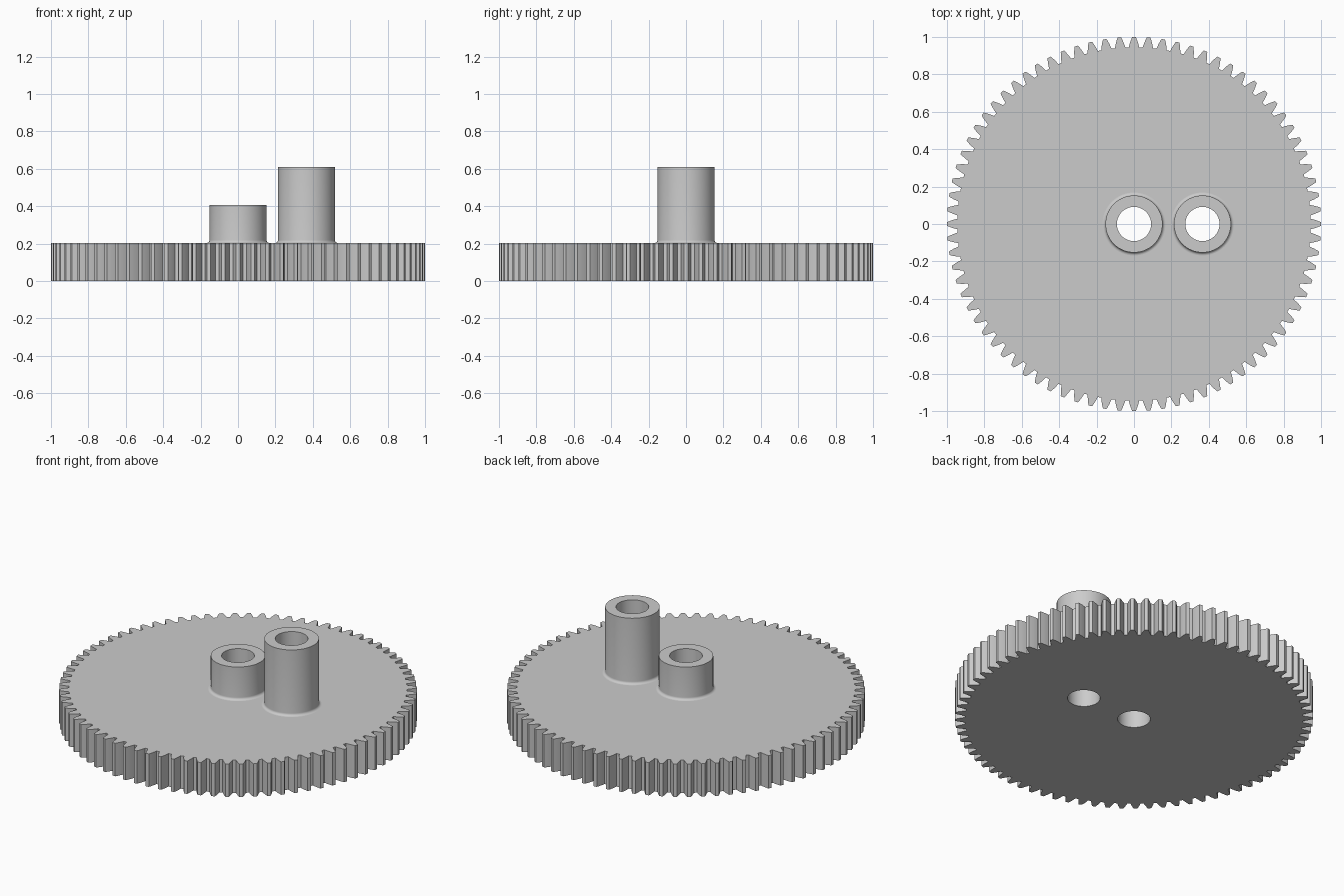
import bpy, bmesh, math
from mathutils import Matrix, Vector

if "Cube" in bpy.data.objects:
    bpy.data.objects.remove(bpy.data.objects["Cube"])

# Gear proportions, in gear millimetres scaled so the tip diameter is 2
TEETH, MODULE = 80, 0.6
U = 2 / (MODULE * (TEETH + 2))
PITCH_R = MODULE * TEETH / 2 * U
ROOT_R = MODULE * (TEETH - 2.5) / 2 * U
BASE_R = PITCH_R * math.cos(math.radians(20))
THICK, HUB_R, BORE_R, FILLET = 5 * U, 3.75 * U, 2.25 * U, 0.4 * U
HUBS = {"centre_hub": (0, 10 * U), "offset_hub": (9 * U, 15 * U)}
SEGMENTS = 64

grey = bpy.data.materials.new("plain grey")
grey.use_nodes = True
grey.diffuse_color = (0.6, 0.6, 0.6, 1)
grey.node_tree.nodes["Principled BSDF"].inputs["Base Color"].default_value = (0.6, 0.6, 0.6, 1)


def finish(bm, name):
    mesh = bpy.data.meshes.new(name)
    bm.to_mesh(mesh)
    bm.free()
    mesh.materials.append(grey)
    obj = bpy.data.objects.new(name, mesh)
    bpy.context.collection.objects.link(obj)
    bpy.ops.object.select_all(action="DESELECT")
    obj.select_set(True)
    bpy.context.view_layer.objects.active = obj
    bpy.ops.object.shade_smooth_by_angle(angle=math.radians(30))
    return obj


def involute(r):
    a = math.acos(BASE_R / r)
    return math.tan(a) - a


def half_angle(r):
    pitch_inv = math.tan(math.radians(20)) - math.radians(20)
    return math.pi / (2 * TEETH) + pitch_inv - involute(r)


def gear_outline():
    radii = [ROOT_R + (1 - ROOT_R) * i / 4 for i in range(5)]
    flank = [(r, -half_angle(r)) for r in radii]
    tooth = flank + [(r, -a) for r, a in reversed(flank)]
    return [(r * math.cos(a + t), r * math.sin(a + t))
            for t in (math.tau * k / TEETH for k in range(TEETH)) for r, a in tooth]


def circle(cx, r):
    return [(cx + r * math.cos(math.tau * i / SEGMENTS), r * math.sin(math.tau * i / SEGMENTS))
            for i in range(SEGMENTS)]


def loop(bm, points, z):
    verts = [bm.verts.new((x, y, z)) for x, y in points]
    return verts, [bm.edges.new((v, verts[i - 1])) for i, v in enumerate(verts)]


# Toothed wheel: caps with round openings, joined by the tooth wall
bm = bmesh.new()
rims = []
for z, hole_r, up in ((0, BORE_R, -1), (THICK, HUB_R + FILLET, 1)):
    verts, edges = loop(bm, gear_outline(), z)
    rims.append(verts)
    for cx, top in HUBS.values():
        edges = edges + loop(bm, circle(cx, hole_r), z)[1]
    cap = bmesh.ops.triangle_fill(bm, edges=edges, use_beauty=True, normal=Vector((0, 0, up)))
    for f in cap["geom"]:
        if isinstance(f, bmesh.types.BMFace):
            f.normal_update()
            if f.normal.z * up < 0:
                f.normal_flip()
low, high = rims
for i in range(len(low)):
    bm.faces.new((low[i - 1], low[i], high[i], high[i - 1]))
finish(bm, "toothed_wheel")

# Hubs: bore, flat top, outer wall and a small fillet onto the wheel
for name, (cx, top) in HUBS.items():
    profile = [(BORE_R, 0), (BORE_R, top), (HUB_R, top)]
    for i in range(7):
        a = math.pi / 2 * i / 6
        profile.append((HUB_R + FILLET * (1 - math.cos(a)), THICK + FILLET * (1 - math.sin(a))))
    bm = bmesh.new()
    rings = [[bm.verts.new((x, y, z)) for x, y in circle(cx, r)] for r, z in profile]
    for a, b in zip(rings, rings[1:]):
        for i in range(SEGMENTS):
            bm.faces.new((a[i], a[i - 1], b[i - 1], b[i]))
    bm.normal_update()
    # Make the flat top face upward, and the rest with it
    if next(f for f in bm.faces if abs(f.normal.z) > 0.99 and f.calc_center_median().z > top - FILLET).normal.z < 0:
        bmesh.ops.reverse_faces(bm, faces=bm.faces[:])
    finish(bm, name)
